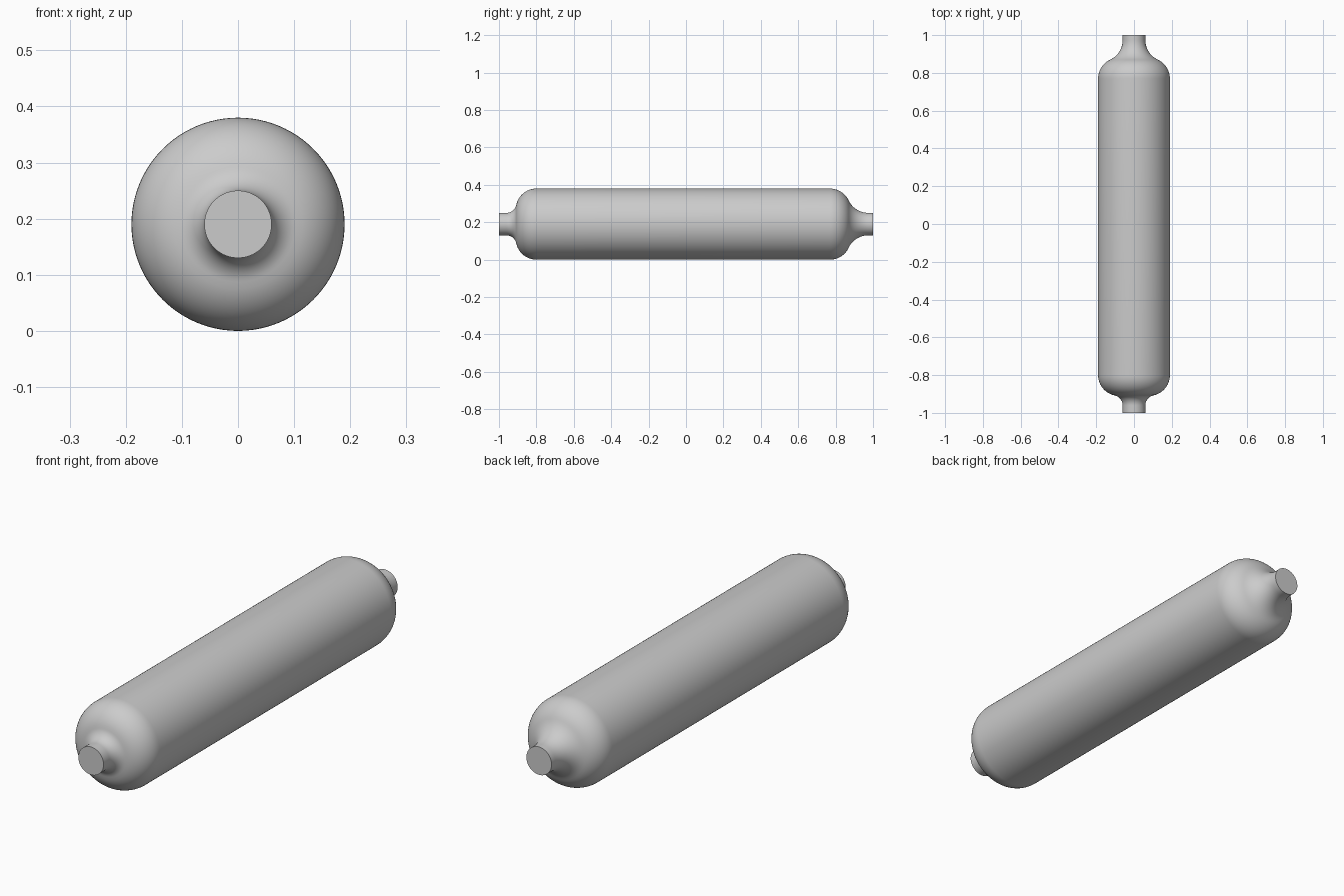
import bpy, bmesh
from math import sin, cos, tau, radians

BODY_R, NECK_R, HALF, SIDES = 0.19, 0.06, 1.0, 96

cube = bpy.data.objects.get("Cube")
if cube:
    bpy.data.objects.remove(cube, do_unlink=True)


def shoulder(start, radius, degrees, steps=12):
    """Distance and radius pairs: convex shoulder, then a tangent concave fillet into the neck."""
    a = radians(degrees)
    fillet = (BODY_R - NECK_R) / (1 - cos(a)) - radius
    end = start + (radius + fillet) * sin(a)
    angles = [a * i / steps for i in range(steps + 1)]
    convex = [(start + radius * sin(t), BODY_R - radius * (1 - cos(t))) for t in angles]
    concave = [(end - fillet * sin(t), NECK_R + fillet * (1 - cos(t))) for t in reversed(angles)]
    return convex + concave[1:] + [(HALF, NECK_R)]


# Profile along y: tight front shoulder, longer back shoulder
front = [(-y, r) for y, r in reversed(shoulder(0.80, 0.11, 78))]
profile = front + shoulder(0.77, 0.11, 65)

# Lathe the profile around the y axis
bm = bmesh.new()
rings = [[bm.verts.new((r * cos(tau * i / SIDES), y, BODY_R + r * sin(tau * i / SIDES)))
          for i in range(SIDES)] for y, r in profile]
for a, b in zip(rings, rings[1:]):
    for i in range(SIDES):
        j = (i + 1) % SIDES
        bm.faces.new((a[i], a[j], b[j], b[i]))

# Flat end caps
bm.faces.new(rings[0])
bm.faces.new(rings[-1])
bmesh.ops.recalc_face_normals(bm, faces=bm.faces)

mesh = bpy.data.meshes.new("cylinder_body")
bm.to_mesh(mesh)
bm.free()
body = bpy.data.objects.new("cylinder_body", mesh)
bpy.context.collection.objects.link(body)

# Plain grey finish
grey = bpy.data.materials.new("light_grey")
grey.use_nodes = True
grey.diffuse_color = (0.6, 0.6, 0.6, 1)
grey.node_tree.nodes["Principled BSDF"].inputs["Base Color"].default_value = grey.diffuse_color
mesh.materials.append(grey)

# Smooth walls, crisp cap rims
bpy.ops.object.select_all(action="DESELECT")
body.select_set(True)
bpy.context.view_layer.objects.active = body
bpy.ops.object.shade_smooth_by_angle(angle=radians(40))
